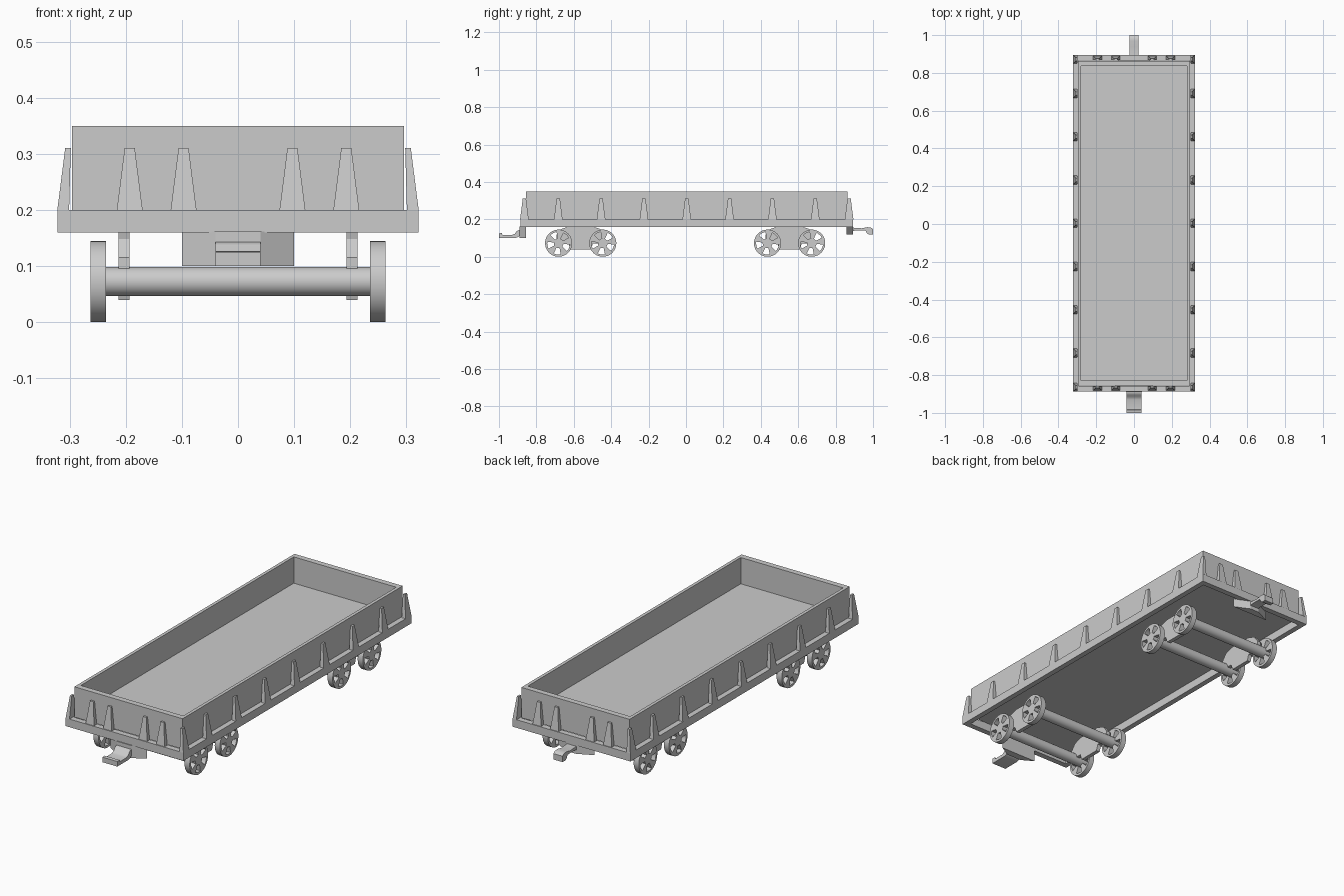
import bpy, bmesh, math
from mathutils import Vector

if "Cube" in bpy.data.objects:
    bpy.data.objects.remove(bpy.data.objects["Cube"])

CY = 0.004  # lengthwise centre of the wagon body


def finish(name, bm, smooth=False):
    bmesh.ops.remove_doubles(bm, verts=bm.verts, dist=1e-5)
    bmesh.ops.recalc_face_normals(bm, faces=bm.faces)
    me = bpy.data.meshes.new(name)
    bm.to_mesh(me)
    bm.free()
    ob = bpy.data.objects.new(name, me)
    bpy.context.collection.objects.link(ob)
    if smooth:
        bpy.context.view_layer.objects.active = ob
        ob.select_set(True)
        bpy.ops.object.shade_smooth_by_angle(angle=math.radians(35))
        ob.select_set(False)
    return ob


def loft(bm, rings, cap=True):
    """Join rings of equal point count, optionally capping both ends."""
    vs = [[bm.verts.new(p) for p in r] for r in rings]
    n = len(vs[0])
    for a, b in zip(vs, vs[1:]):
        for i in range(n):
            bm.faces.new((a[i], a[(i + 1) % n], b[(i + 1) % n], b[i]))
    if cap:
        bm.faces.new(vs[0])
        bm.faces.new(vs[-1])


def rect(hx, hy, z, cy=CY):
    return [(-hx, cy - hy, z), (hx, cy - hy, z), (hx, cy + hy, z), (-hx, cy + hy, z)]


def side_prism(name, profile, x0, x1, smooth=False):
    """Extrude a (y, z) profile from x0 to x1."""
    bm = bmesh.new()
    loft(bm, [[(x, y, z) for y, z in profile] for x in (x0, x1)])
    return finish(name, bm, smooth)


# open tub
bm = bmesh.new()
loft(bm, [rect(.296, .86, .2), rect(.296, .86, .35), rect(.28, .832, .35), rect(.28, .832, .22)])
finish("tub", bm)

# hollow base frame
bm = bmesh.new()
loft(bm, [rect(h, l, z) for h, l, z in
          [(.295, .862, .2), (.322, .89, .2), (.322, .89, .16), (.295, .862, .16), (.295, .862, .2)]], cap=False)
finish("base_frame", bm)


# tapered stakes around the tub
def stake(name, origin, along, out):
    o, a, n = Vector(origin), Vector(along), Vector(out)
    up = Vector((0, 0, 1))
    bm = bmesh.new()
    rings = []
    for half, near, far, z in ((.023, .005, .026, .2), (.009, .002, .012, .31)):
        rings.append([o + a * s * half + n * d + up * z
                      for s, d in ((-1, near), (1, near), (1, far), (-1, far))])
    loft(bm, rings)
    finish(name, bm)


for s in (-1, 1):
    for i in range(-4, 5):
        y = CY + (.229 * i if abs(i) < 4 else math.copysign(.868, i))
        stake("side_stake", (.296 * s, y, 0), (0, 1, 0), (s, 0, 0))
    for x in (-.193, -.097, .097, .193):
        stake("end_stake", (x, CY + .86 * s, 0), (1, 0, 0), (0, s, 0))


# spoked wheel: rings of sectors with five openings, extruded along x
def wheel(name, x0, x1, cy, cz, turn):
    bm = bmesh.new()
    seg, radii = 40, (.0, .026, .061, .0725)

    def pt(r, i):
        t = turn + 2 * math.pi * i / seg
        return bm.verts.new((x0, cy + r * math.cos(t), cz + r * math.sin(t)))

    for i in range(seg):
        for k in range(3):
            if k == 1 and i % 8 < 4:
                continue
            r0, r1 = radii[k], radii[k + 1]
            pts = [pt(r1, i), pt(r1, i + 1)]
            pts += [pt(r0, i + 1), pt(r0, i)] if k else [pt(0, 0)]
            bm.faces.new(pts)
    bmesh.ops.remove_doubles(bm, verts=bm.verts, dist=1e-5)
    new = bmesh.ops.extrude_face_region(bm, geom=bm.faces[:], use_keep_orig=True)["geom"]
    bmesh.ops.translate(bm, vec=(x1 - x0, 0, 0), verts=[g for g in new if isinstance(g, bmesh.types.BMVert)])
    finish(name, bm, True)


# bogies: side plates, axles and wheels
half_plate = [(.055, .04), (.065, .07), (.13, .07), (.13, .115), (.105, .148), (.06, .163)]
plate = half_plate + [(-y, z) for y, z in reversed(half_plate)]
for by in (-.563, .554):
    for s in (-1, 1):
        side_prism("bogie_side_plate", [(by + y, z) for y, z in plate], .193 * s, .213 * s)
    for d in (-.118, .118):
        circle = [(by + d + .026 * math.cos(t * math.pi / 16), .0725 + .026 * math.sin(t * math.pi / 16))
                  for t in range(32)]
        side_prism("axle", circle, -.236, .236, True)
        for s in (-1, 1):
            wheel("wheel", .235 * s, .263 * s, by + d, .0725, .5)


# coupling mounts, wedge shaped in plan
def mount(name, y_in, y_out, z0, w_in, w_out):
    bm = bmesh.new()
    loft(bm, [[(-w_in, y_in, z), (w_in, y_in, z), (w_out, y_out, z), (-w_out, y_out, z)] for z in (z0, .162)])
    finish(name, bm)


mount("front_mount", -.855, -.89, .1, .1, .04)
mount("rear_mount", .857, .893, .118, .1, .025)

# front coupling: upturned hook
side_prism("front_coupling", [(-1, .1), (-.915, .1), (-.9, .104), (-.88, .12), (-.88, .143), (-.893, .143),
                              (-.905, .137), (-.915, .123), (-.93, .117), (-.982, .117),
                              (-.985, .127), (-1, .125)], -.04, .04, True)
# rear coupling: downturned hook
side_prism("rear_coupling", [(.885, .135), (.905, .14), (.96, .14), (.968, .125), (.978, .118), (1, .118),
                             (1, .147), (.99, .155), (.97, .158), (.94, .152), (.885, .156)], -.025, .025, True)
